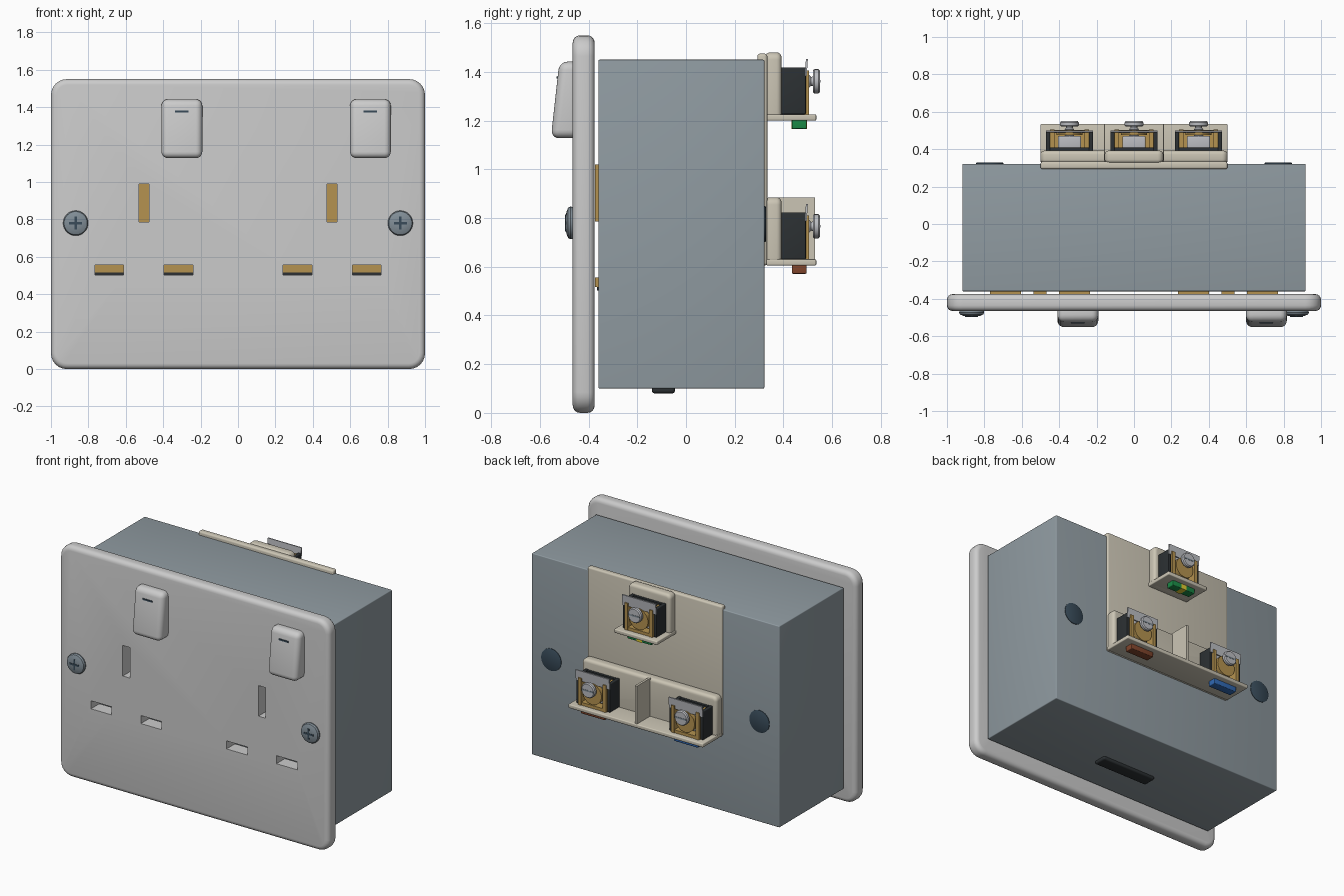
import bpy, bmesh, math
from mathutils import Vector, Matrix

if "Cube" in bpy.data.objects:
    bpy.data.objects.remove(bpy.data.objects["Cube"])

COLOURS = {
    "white": (0.72, 0.72, 0.70), "box_grey": (0.28, 0.33, 0.36), "brass": (0.46, 0.29, 0.08),
    "dark": (0.025, 0.03, 0.033), "steel": (0.22, 0.27, 0.31), "silver": (0.5, 0.51, 0.54),
    "beige": (0.60, 0.56, 0.46), "green": (0.01, 0.25, 0.06), "yellow": (0.75, 0.6, 0.03),
    "brown": (0.22, 0.06, 0.025), "blue": (0.03, 0.14, 0.45), "navy": (0.04, 0.07, 0.10)}
MATS = {}
for key, c in COLOURS.items():
    MATS[key] = bpy.data.materials.new(key)
    MATS[key].diffuse_color = (*c, 1)


def finish(name, bm, colour):
    bmesh.ops.recalc_face_normals(bm, faces=bm.faces)
    mesh = bpy.data.meshes.new(name)
    bm.to_mesh(mesh)
    bm.free()
    ob = bpy.data.objects.new(name, mesh)
    bpy.context.collection.objects.link(ob)
    if colour:
        mesh.materials.append(MATS[colour])
    smooth(ob)
    return ob


def smooth(ob):
    bpy.ops.object.select_all(action='DESELECT')
    ob.select_set(True)
    bpy.context.view_layer.objects.active = ob
    bpy.ops.object.shade_smooth_by_angle(angle=math.radians(35))


def add_cube(bm, x, y, z):
    m = Matrix.Translation(((x[0] + x[1]) / 2, (y[0] + y[1]) / 2, (z[0] + z[1]) / 2))
    s = Matrix.Diagonal((x[1] - x[0], y[1] - y[0], z[1] - z[0], 1))
    return bmesh.ops.create_cube(bm, size=1, matrix=m @ s)


def box(name, x, y, z, colour, corner=0, edge=0):
    """Box from ranges; corner rounds the edges along y, edge rounds the rest."""
    bm = bmesh.new()
    add_cube(bm, x, y, z)
    if corner:
        es = [e for e in bm.edges if abs(e.verts[0].co.y - e.verts[1].co.y) > 1e-4]
        bmesh.ops.bevel(bm, geom=es, offset=corner, segments=6, profile=0.5, affect='EDGES')
    if edge:
        es = bm.edges[:]
        if corner:
            es = [e for e in es if abs(e.verts[0].co.y - e.verts[1].co.y) < 1e-4]
        bmesh.ops.bevel(bm, geom=es, offset=edge, segments=4, profile=0.5, affect='EDGES')
    return finish(name, bm, colour)


def lathe(name, x, z, profile, colour, n=32):
    """Turn (radius, y) points around a y-parallel axis."""
    bm = bmesh.new()
    rings = [[bm.verts.new((x + r * math.cos(2 * math.pi * i / n), y, z + r * math.sin(2 * math.pi * i / n)))
              for i in range(n)] for r, y in profile]
    for a, b in zip(rings, rings[1:]):
        for i in range(n):
            bm.faces.new((a[i], a[(i + 1) % n], b[(i + 1) % n], b[i]))
    bm.faces.new(rings[0])
    bm.faces.new(rings[-1])
    return finish(name, bm, colour)


# faceplate with pin slots
plate = box("faceplate", (-1, 1), (-0.465, -0.375), (0, 1.55), "white", 0.085, 0.03)
cut = bmesh.new()
for cx in (-0.503, 0.503):
    add_cube(cut, (cx - 0.026, cx + 0.026), (-0.6, -0.3), (0.785, 0.99))
    for dx in (-0.185, 0.185):
        add_cube(cut, (cx + dx - 0.077, cx + dx + 0.077), (-0.6, -0.3), (0.502, 0.556))
cutter = finish("slot_cutter", cut, None)
cutter.hide_render = True
mod = plate.modifiers.new("slots", 'BOOLEAN')
mod.object = cutter
mod.solver = 'EXACT'
bpy.context.view_layer.objects.active = plate
bpy.ops.object.modifier_apply(modifier=mod.name)
bpy.data.objects.remove(cutter)
smooth(plate)

# back box
box("back_box", (-0.918, 0.918), (-0.36, 0.322), (0.10, 1.45), "box_grey", 0, 0.006)
box("bottom_knockout", (-0.21, 0.21), (-0.14, -0.045), (0.08, 0.11), "dark", 0, 0.012)

for side, s in (("left", -1), ("right", 1)):
    cx = 0.503 * s
    # contacts behind the slots
    box(f"{side}_earth_contact", (cx - 0.034, cx + 0.034), (-0.374, -0.358), (0.785, 1.02), "brass")
    for k, dx in enumerate((-0.185, 0.185)):
        px = cx + dx
        box(f"{side}_pin_contact_{k}", (px - 0.083, px + 0.083), (-0.374, -0.358), (0.517, 0.556), "brass")
        box(f"{side}_pin_gap_{k}", (px - 0.08, px + 0.08), (-0.366, -0.358), (0.502, 0.517), "dark")

    # rocker switch, tilted front
    rx = -0.30 if s < 0 else 0.708
    bm = bmesh.new()
    add_cube(bm, (rx - 0.109, rx + 0.109), (-0.555, -0.43), (1.128, 1.442))
    for v in bm.verts:
        if v.co.y < -0.5 and v.co.z > 1.3:
            v.co.y = -0.52
    bmesh.ops.bevel(bm, geom=bm.edges[:], offset=0.034, segments=5, profile=0.5, affect='EDGES')
    finish(f"{side}_rocker_switch", bm, "white")
    box(f"{side}_switch_mark", (rx - 0.036, rx + 0.036), (-0.532, -0.515), (1.372, 1.382), "navy")

    # faceplate screw with cross recess
    sx = 0.868 * s
    lathe(f"{side}_fixing_screw", sx, 0.78,
          [(0.064, -0.455), (0.067, -0.474), (0.062, -0.484), (0.045, -0.491), (0.022, -0.494)], "steel")
    box(f"{side}_cross_h", (sx - 0.035, sx + 0.035), (-0.496, -0.48), (0.774, 0.786), "navy")
    box(f"{side}_cross_v", (sx - 0.006, sx + 0.006), (-0.496, -0.48), (0.745, 0.815), "navy")

    # round knockout on the back
    lathe(f"{side}_back_knockout", 0.772 * s, 0.775, [(0.074, 0.31), (0.074, 0.326), (0.068, 0.329)], "navy")

# terminal carrier
box("carrier_panel", (-0.5, 0.5), (0.293, 0.334), (0.605, 1.475), "beige", 0, 0.012)
box("upper_terminal_back", (-0.157, 0.157), (0.325, 0.392), (1.2, 1.48), "beige", 0.03, 0.02)
box("lower_terminal_back", (-0.5, 0.5), (0.325, 0.392), (0.605, 0.885), "beige", 0.03, 0.02)
box("upper_shelf", (-0.16, 0.16), (0.33, 0.535), (1.2, 1.226), "beige", 0, 0.006)
box("lower_shelf", (-0.5, 0.5), (0.33, 0.535), (0.605, 0.631), "beige", 0, 0.006)
box("terminal_divider", (-0.008, 0.008), (0.38, 0.53), (0.62, 0.885), "beige")


def terminal(name, x, z, colour):
    """Screw clamp standing on a shelf whose top is at z."""
    for tag, s in (("a", -1), ("b", 1)):
        xs = lambda a, b: tuple(sorted((x + s * a, x + s * b)))
        box(f"{name}_wall_{tag}", xs(0.104, 0.126), (0.385, 0.492), (z, z + 0.192), "dark", 0, 0.005)
        box(f"{name}_brass_side_{tag}", xs(0.08, 0.104), (0.395, 0.505), (z, z + 0.18), "brass")
    box(f"{name}_brass_base", (x - 0.1, x + 0.1), (0.395, 0.502), (z - 0.002, z + 0.02), "brass")
    box(f"{name}_inner_back", (x - 0.104, x + 0.104), (0.385, 0.41), (z, z + 0.19), "dark")
    box(f"{name}_pressure_block", (x - 0.062, x + 0.062), (0.405, 0.47), (z + 0.03, z + 0.175), "silver", 0, 0.008)
    # thin clamp tab
    tab = box(f"{name}_tab", (-0.125, 0.125), (-0.004, 0.004), (-0.035, 0.035), "silver")
    tab.location = (x, 0.494, z + 0.192)
    tab.rotation_euler.x = math.radians(-4)
    # brass collar around the screw
    zc = z + 0.135
    lathe(f"{name}_collar", x, zc - 0.04, [(0.045, 0.475), (0.07, 0.475), (0.07, 0.503), (0.045, 0.503)], "brass")
    # threaded screw with slotted head
    thread = [(0.026 if i % 2 else 0.018, 0.45 + 0.008 * i) for i in range(9)]
    lathe(f"{name}_screw", x, zc,
          thread + [(0.02, 0.522), (0.046, 0.522), (0.05, 0.527), (0.05, 0.543), (0.044, 0.55)], "silver", 24)
    box(f"{name}_screw_slot", (x - 0.043, x + 0.043), (0.54, 0.5515), (zc - 0.005, zc + 0.005), "steel")
    # colour marker under the shelf
    box(f"{name}_marker", (x - 0.09, x + 0.09), (0.435, 0.495), (z - 0.06, z - 0.02), colour, 0, 0.005)


terminal("earth_terminal", 0, 1.226, "green")
box("earth_marker_stripe", (-0.02, 0.02), (0.434, 0.496), (1.165, 1.205), "yellow")
terminal("live_terminal", 0.345, 0.631, "brown")
terminal("neutral_terminal", -0.345, 0.631, "blue")

for m in bpy.data.materials:
    if m.users and not m.is_grease_pencil:
        m.use_nodes = True
        m.node_tree.nodes["Principled BSDF"].inputs["Base Color"].default_value = m.diffuse_color
